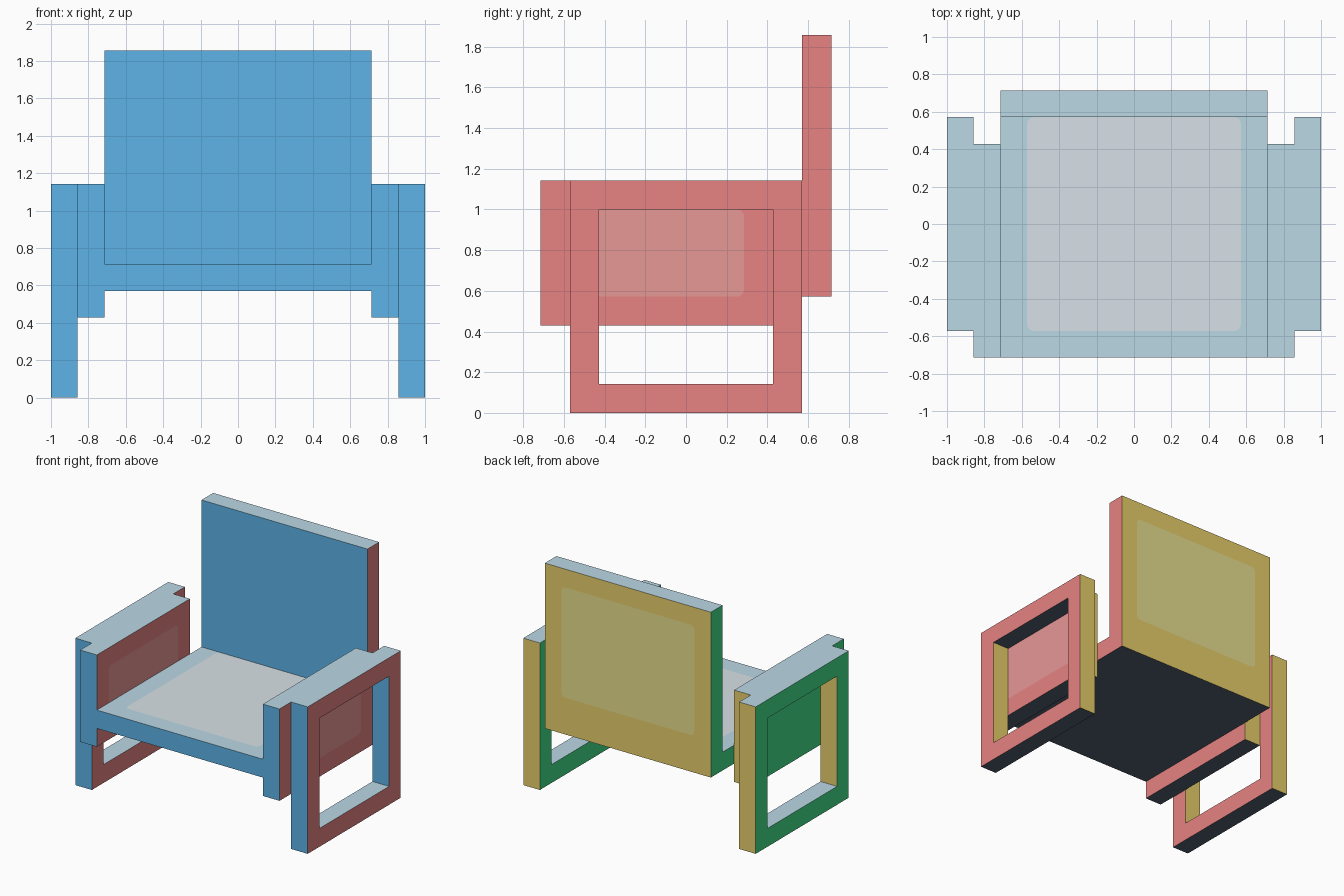
import bpy, bmesh, math
from mathutils import Vector

if "Cube" in bpy.data.objects:
    bpy.data.objects.remove(bpy.data.objects["Cube"])

U = 1 / 7  # design module: every part is a whole number of these


def material(name, rgb):
    mat = bpy.data.materials.new(name)
    lin = [((c / 255 + 0.055) / 1.055) ** 2.4 for c in rgb]
    mat.diffuse_color = (*lin, 1)
    mat.use_nodes = True
    mat.node_tree.nodes["Principled BSDF"].inputs["Base Color"].default_value = mat.diffuse_color
    return mat


# Slots 0-5 follow the face direction, 6-8 are the pale panels
MATS = [
    material("red", (242, 137, 137)),
    material("green", (67, 226, 139)),
    material("yellow", (248, 222, 116)),
    material("blue", (98, 189, 243)),
    material("pale blue", (187, 216, 229)),
    material("slate", (83, 96, 114)),
    material("light red", (243, 160, 158)),
    material("light yellow", (247, 237, 152)),
    material("off white", (220, 229, 235)),
]
PANEL_SLOT = {0: 6, 2: 7, 4: 8}


def direction_slot(n):
    axis = max(range(3), key=lambda i: abs(n[i]))
    return axis * 2 + (0 if n[axis] > 0 else 1)


def finish(name, bm):
    mesh = bpy.data.meshes.new(name)
    bm.to_mesh(mesh)
    bm.free()
    for mat in MATS:
        mesh.materials.append(mat)
    obj = bpy.data.objects.new(name, mesh)
    bpy.context.collection.objects.link(obj)
    return obj


def add_panel(bm, face, margin=U, radius=0.035, steps=4):
    """Split a rectangular face into a border and a rounded pale panel."""
    slot = face.material_index
    outer = list(face.verts)
    bm.faces.remove(face)
    arcs = []
    for i, v in enumerate(outer):
        a = (outer[i - 1].co - v.co).normalized()
        b = (outer[(i + 1) % 4].co - v.co).normalized()
        centre = v.co + (a + b) * (margin + radius)
        arc = []
        for k in range(steps + 1):
            t = math.pi / 2 * k / steps
            arc.append(bm.verts.new(centre - (b * math.cos(t) + a * math.sin(t)) * radius))
        arcs.append(arc)
    for i in range(4):
        j = (i + 1) % 4
        for p, q in zip(arcs[i], arcs[i][1:]):
            bm.faces.new((outer[i], q, p)).material_index = slot
        border = bm.faces.new((outer[i], outer[j], arcs[j][0], arcs[i][-1]))
        border.material_index = slot
    panel = bm.faces.new([v for arc in arcs for v in arc])
    panel.material_index = PANEL_SLOT[slot]


def slab(name, lo, hi, panel_slot):
    """Box between two corners given in modules, with one panelled side."""
    bm = bmesh.new()
    bmesh.ops.create_cube(bm, size=1)
    for v in bm.verts:
        v.co = Vector([(lo[i] if v.co[i] < 0 else hi[i]) * U for i in range(3)])
    bm.normal_update()
    for f in bm.faces:
        f.material_index = direction_slot(f.normal)
    for f in [f for f in bm.faces if f.material_index == panel_slot]:
        add_panel(bm, f)
    bmesh.ops.recalc_face_normals(bm, faces=bm.faces)
    return finish(name, bm)


def leg_frame(name, x0, x1):
    """Upright rectangular ring that carries one side of the chair."""
    bm = bmesh.new()
    outer = [(-4, 0), (4, 0), (4, 8), (-4, 8)]
    inner = [(-3, 1), (3, 1), (3, 7), (-3, 7)]
    rings = [[bm.verts.new((x * U, y * U, z * U)) for y, z in loop]
             for x, loop in ((x0, outer), (x1, outer), (x1, inner), (x0, inner))]
    for r in range(4):
        a, b = rings[r], rings[(r + 1) % 4]
        for i in range(4):
            j = (i + 1) % 4
            bm.faces.new((a[i], a[j], b[j], b[i]))
    bmesh.ops.recalc_face_normals(bm, faces=bm.faces)
    bm.normal_update()
    for f in bm.faces:
        f.material_index = direction_slot(f.normal)
    return finish(name, bm)


# Seat and backrest
slab("seat", (-5, -5, 4), (5, 5, 5), 4)
slab("backrest", (-5, 4, 5), (5, 5, 13), 2)

# Arm panels and leg frames on both sides
for side, s in (("left", -1), ("right", 1)):
    x0, x1 = sorted((5 * s, 6 * s))
    slab(side + "_arm_panel", (x0, -5, 3), (x1, 3, 8), 0)
    x0, x1 = sorted((6 * s, 7 * s))
    leg_frame(side + "_leg_frame", x0, x1)
